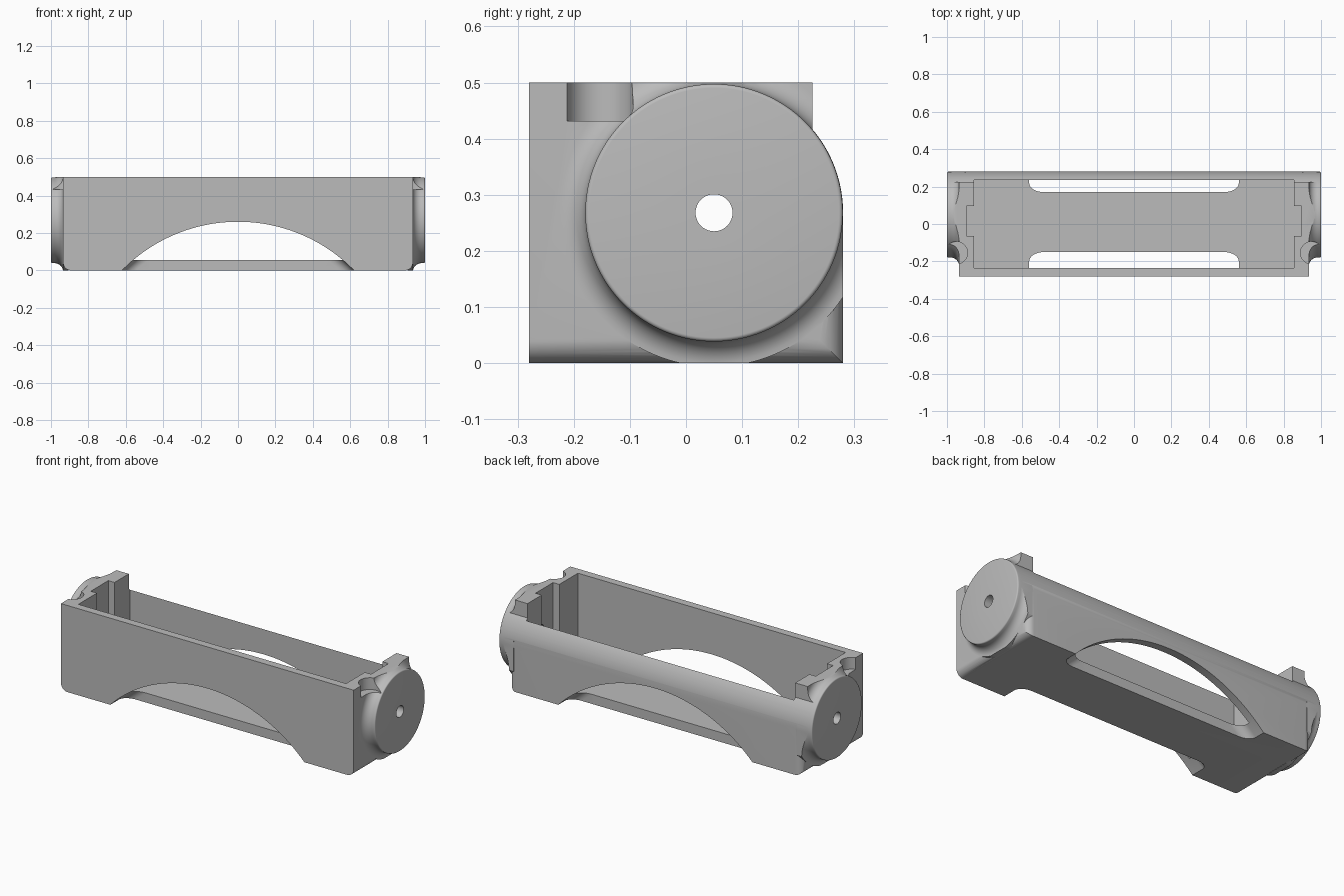
import bpy, bmesh, math
from mathutils import Vector, Matrix

cube = bpy.data.objects.get("Cube")
if cube:
    bpy.data.objects.remove(cube, do_unlink=True)

HALF = 0.935                 # half length of the tray body
AXIS_Y, AXIS_Z = 0.05, 0.268  # centre of the round hubs

grey = bpy.data.materials.new("plain grey")
grey.use_nodes = True
grey.diffuse_color = (0.5, 0.5, 0.5, 1)
grey.node_tree.nodes["Principled BSDF"].inputs["Base Color"].default_value = (0.5, 0.5, 0.5, 1)


def finish(bm, name):
    bmesh.ops.recalc_face_normals(bm, faces=bm.faces)
    mesh = bpy.data.meshes.new(name)
    bm.to_mesh(mesh)
    bm.free()
    mesh.materials.append(grey)
    ob = bpy.data.objects.new(name, mesh)
    bpy.context.collection.objects.link(ob)
    return ob


def box_bm(lo, hi):
    lo, hi = Vector(lo), Vector(hi)
    bm = bmesh.new()
    bmesh.ops.create_cube(bm, size=1)
    for v in bm.verts:
        v.co = Vector(a + (b - a) * (c + 0.5) for a, b, c in zip(lo, hi, v.co))
    return bm


def box(name, lo, hi):
    return finish(box_bm(lo, hi), name)


def lathe(name, profile, axis, centre, steps=96):
    """Turn (distance along axis, radius) points about an axis."""
    bm = bmesh.new()
    direction = Vector([float(axis == a) for a in "XYZ"])
    side = Vector((0, 0, 1)) if axis != "Z" else Vector((1, 0, 0))
    centre = Vector(centre)
    pts = [(profile[0][0], 0)] + list(profile) + [(profile[-1][0], 0)]
    verts = [bm.verts.new(centre + direction * t + side * r) for t, r in pts]
    edges = [bm.edges.new(p) for p in zip(verts, verts[1:])]
    bmesh.ops.spin(bm, geom=verts + edges, cent=centre, axis=direction,
                   angle=math.tau, steps=steps, use_merge=False)
    bmesh.ops.remove_doubles(bm, verts=bm.verts, dist=1e-5)
    return finish(bm, name)


def prism(name, pts, x0, x1):
    """Extrude a (y, z) outline along x."""
    bm = bmesh.new()
    face = bm.faces.new([bm.verts.new((x0, y, z)) for y, z in pts])
    ext = bmesh.ops.extrude_face_region(bm, geom=[face])["geom"]
    bmesh.ops.translate(bm, vec=(x1 - x0, 0, 0),
                        verts=[g for g in ext if isinstance(g, bmesh.types.BMVert)])
    return finish(bm, name)


def combine(target, other, operation):
    mod = target.modifiers.new(operation.lower(), "BOOLEAN")
    mod.operation, mod.solver, mod.object = operation, "EXACT", other
    bpy.context.view_layer.update()
    bpy.context.view_layer.objects.active = target
    bpy.ops.object.modifier_apply(modifier=mod.name)
    bpy.data.objects.remove(other, do_unlink=True)


def arc(cx, cy, r, a0, a1, n=8):
    return [(cx + r * math.cos(math.radians(a0 + (a1 - a0) * i / n)),
             cy + r * math.sin(math.radians(a0 + (a1 - a0) * i / n))) for i in range(n + 1)]


# Tray block with rounded lower ends and rounded back corners
bm = box_bm((-HALF, -0.28, 0), (HALF, 0.28, 0.5))
rounded = []
for e in bm.edges:
    mid = (e.verts[0].co + e.verts[1].co) / 2
    if abs(mid.x) > HALF - 0.01 and (mid.z < 0.01 or (mid.y > 0.27 and 0.1 < mid.z < 0.4)):
        rounded.append(e)
bmesh.ops.bevel(bm, geom=rounded, offset=0.042, segments=8, profile=0.5, affect="EDGES")
tray = finish(bm, "tray_body")

# Round hubs, flared where they join the end walls
R, F = 0.2295, 0.045
half = arc(HALF + F, R + F, F, 180, 270) + arc(0.993, R - 0.007, 0.007, 90, 0, 4)
half = [(HALF - 0.03, R + F)] + half
profile = [(-x, r) for x, r in reversed(half)] + [(-0.8, R), (0.8, R)] + half
profile[len(half)] = (-HALF + 0.03, R)
profile[len(half) + 1] = (HALF - 0.03, R)
combine(tray, lathe("hubs", profile, "X", (0, AXIS_Y, AXIS_Z), 128), "UNION")
combine(tray, box("bounds", (-1.1, -0.28, 0), (1.1, 0.28, 0.5)), "INTERSECT")

# Back wall follows the hub curve below the end blocks
start = math.degrees(math.acos((0.225 - AXIS_Y) / 0.23))
outline = arc(AXIS_Y, AXIS_Z, 0.23, start, 0, 16) + [(0.4, AXIS_Z), (0.4, 0.6), (0.225, 0.6)]
combine(tray, prism("back_trim", outline, -1.2, 1.2), "DIFFERENCE")

# Inner compartment and axle hole
combine(tray, box("compartment", (-0.855, -0.235, 0.055), (0.855, 0.235, 0.7)), "DIFFERENCE")
combine(tray, lathe("axle_hole", [(-1.1, 0.033), (1.1, 0.033)], "X",
                    (0, AXIS_Y, AXIS_Z), 40), "DIFFERENCE")

# Contact grooves and screw pockets at both ends
for s in (-1, 1):
    xs = sorted((s * 0.8, s * 0.895))
    combine(tray, box("groove", (xs[0], -0.065, 0.055), (xs[1], 0.095, 0.7)), "DIFFERENCE")
    combine(tray, lathe("pocket", [(0.432, 0.06), (0.6, 0.06)], "Z",
                        (s * 0.95, -0.154, 0), 48), "DIFFERENCE")

# Arched openings through the long walls and the floor edges
RA, RC = 0.869, 0.05
for s, inner in ((-1, 0.15), (1, 0.17)):
    corner = arc(inner + RC, RA - RC, RC, 180, 90)
    pts = [(s * t, r) for t, r in corner + [(0.4, RA)]]
    combine(tray, lathe("arch", pts, "Y", (0, 0, 0.26 - RA), 192), "DIFFERENCE")

# Smooth curved areas, keeping the crisp edges
bpy.ops.object.select_all(action="DESELECT")
tray.select_set(True)
bpy.context.view_layer.objects.active = tray
bpy.ops.object.shade_smooth_by_angle(angle=math.radians(30))
